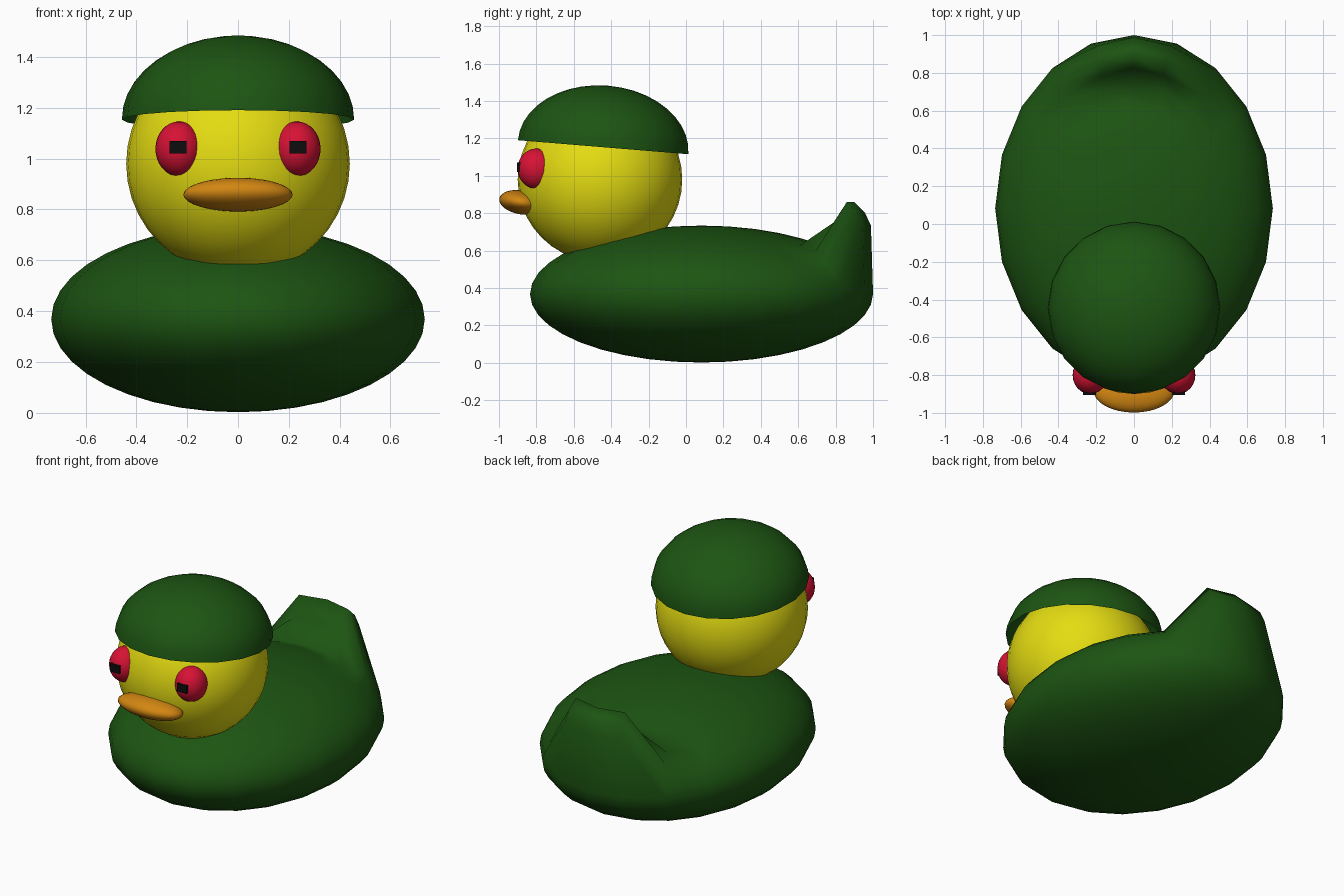
import bpy, bmesh, math
from mathutils import Matrix, Vector

if "Cube" in bpy.data.objects:
    bpy.data.objects.remove(bpy.data.objects["Cube"])


def material(name, rgb):
    m = bpy.data.materials.new(name)
    m.diffuse_color = (*rgb, 1)
    m.use_nodes = True
    m.node_tree.nodes["Principled BSDF"].inputs["Base Color"].default_value = m.diffuse_color
    return m


GREEN = material("green", (0.012, 0.09, 0.006))
YELLOW = material("yellow", (0.78, 0.72, 0.006))
RED = material("red", (0.68, 0.006, 0.035))
ORANGE = material("orange", (0.65, 0.24, 0.006))
BLACK = material("black", (0.004, 0.004, 0.004))


def finish(name, bm, mat, smooth=True):
    bmesh.ops.recalc_face_normals(bm, faces=bm.faces)
    for f in bm.faces:
        f.smooth = smooth
    me = bpy.data.meshes.new(name)
    bm.to_mesh(me)
    bm.free()
    me.materials.append(mat)
    ob = bpy.data.objects.new(name, me)
    bpy.context.collection.objects.link(ob)
    return ob


def ellipsoid(center, radii, segs, rings, tilt=0, half=False):
    """UV ellipsoid tilted about x; half keeps only the open upper dome."""
    bm = bmesh.new()
    bmesh.ops.create_uvsphere(bm, u_segments=segs, v_segments=rings, radius=1)
    if half:
        low = [v for v in bm.verts if v.co.z < -0.01]
        bmesh.ops.delete(bm, geom=low, context='VERTS')
    bm.transform(Matrix.Translation(center)
                 @ Matrix.Rotation(math.radians(tilt), 4, 'X')
                 @ Matrix.Diagonal((*radii, 1)))
    return bm


# Body, with the tail pulled up out of the rear vertices
C, R = Vector((0, 0.083, 0.368)), Vector((0.735, 0.917, 0.366))
body = ellipsoid(C, R, 20, 20)
tail_height = {6: 0.75, 7: 0.86, 8: 0.805, 9: 0.735}   # by ring from the top
for v in body.verts:
    u = Vector([(v.co[i] - C[i]) / R[i] for i in range(3)])
    ring = round(math.degrees(math.acos(max(-1, min(1, u.z)))) / 9)
    column = abs(round(math.degrees(math.atan2(u.x, u.y)) / 18))
    if column <= 1 and ring in tail_height:
        v.co.z = tail_height[ring]
        v.co.x *= 0.85
finish("body", body, GREEN)

# Head and cap
finish("head", ellipsoid((0, -0.46, 0.98), (0.44, 0.44, 0.44), 32, 20), YELLOW)
finish("cap", ellipsoid((0, -0.443, 1.153), (0.457, 0.457, 0.33), 20, 20,
                        -4.7, half=True), GREEN)

# Bill
finish("bill", ellipsoid((0, -0.88, 0.858), (0.215, 0.12, 0.064), 32, 16, -10), ORANGE)

# Eyes and square pupils
for side, s in (("left", 1), ("right", -1)):
    finish(side + "_eye", ellipsoid((s * 0.232, -0.80, 1.038),
                                    (0.093, 0.1, 0.108), 24, 16), RED)
    bm = bmesh.new()
    bmesh.ops.create_cube(bm, size=1)
    bm.transform(Matrix.Translation((s * 0.236, -0.872, 1.045))
                 @ Matrix.Diagonal((0.067, 0.064, 0.05, 1)))
    finish(side + "_pupil", bm, BLACK, smooth=False)
